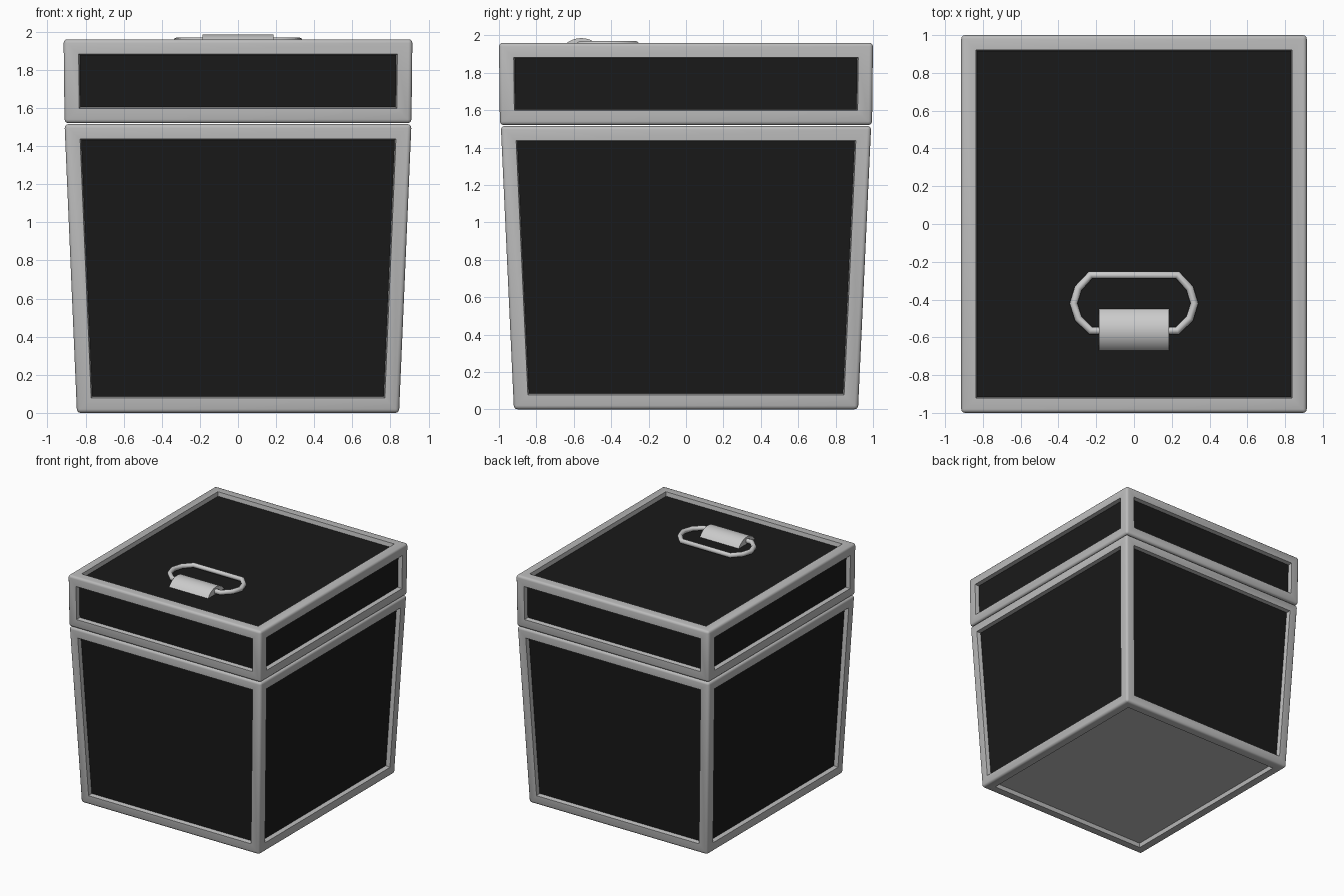
import bpy, bmesh, math

if "Cube" in bpy.data.objects:
    bpy.data.objects.remove(bpy.data.objects["Cube"])

black = bpy.data.materials.new("black_panel")
black.diffuse_color = (0.01, 0.01, 0.01, 1)
black.use_nodes = True
black.node_tree.nodes["Principled BSDF"].inputs["Base Color"].default_value = black.diffuse_color


def smooth(ob, angle):
    bpy.ops.object.select_all(action='DESELECT')
    ob.select_set(True)
    bpy.context.view_layer.objects.active = ob
    bpy.ops.object.shade_smooth_by_angle(angle=math.radians(angle))


def add_mesh(name, bm, mats=()):
    me = bpy.data.meshes.new(name)
    bm.to_mesh(me)
    bm.free()
    for m in mats:
        me.materials.append(m)
    ob = bpy.data.objects.new(name, me)
    bpy.context.collection.objects.link(ob)
    return ob


def framed_box(name, z0, z1, low, high, plain_side):
    """Tapered box with rounded edges; every side but one gets a sunken panel."""
    bm = bmesh.new()
    bmesh.ops.create_cube(bm, size=2)
    for v in bm.verts:
        hx, hy = high if v.co.z > 0 else low
        v.co = (v.co.x * hx, v.co.y * hy, z1 if v.co.z > 0 else z0)
    bmesh.ops.bevel(bm, geom=bm.edges[:], offset=0.02, segments=3,
                    profile=0.5, affect='EDGES')
    bm.normal_update()
    sides = sorted(bm.faces, key=lambda f: -f.calc_area())[:6]
    sides = [f for f in sides if f.normal.z * plain_side < 0.9]
    bmesh.ops.inset_individual(bm, faces=sides, thickness=0.058,
                               use_even_offset=True)
    bmesh.ops.inset_individual(bm, faces=sides, thickness=0.006, depth=-0.035,
                               use_even_offset=True)
    for f in sides:
        if f.normal.z > -0.9:       # the underside panel stays grey
            f.material_index = 1
    grey = bpy.data.materials.get("grey_frame") or bpy.data.materials.new("grey_frame")
    grey.diffuse_color = (0.5, 0.5, 0.5, 1)
    grey.use_nodes = True
    grey.node_tree.nodes["Principled BSDF"].inputs["Base Color"].default_value = grey.diffuse_color
    smooth(add_mesh(name, bm, (grey, black)), 40)


# Box body and lid
framed_box("box_body", 0.0, 1.515, (0.845, 0.92), (0.91, 0.99), 1)
framed_box("box_lid", 1.52, 1.96, (0.91, 0.995), (0.915, 1.0), -1)

# Handle ring lying on the lid
half = [(0.0, -0.27), (0.23, -0.27), (0.295, -0.34), (0.32, -0.42),
        (0.295, -0.50), (0.23, -0.565), (0.15, -0.565)]
path = [(-x, y) for x, y in reversed(half[1:])] + half[1:]
cu = bpy.data.curves.new("handle_ring", 'CURVE')
cu.dimensions = '3D'
cu.bevel_depth = 0.021
cu.bevel_resolution = 2
cu.use_fill_caps = True
sp = cu.splines.new('POLY')
sp.points.add(len(path) - 1)
for p, (x, y) in zip(sp.points, path):
    p.co = (x, y, 1.949, 1)
ring = bpy.data.objects.new("handle_ring", cu)
bpy.context.collection.objects.link(ring)

# Arched clip holding the ring
bm = bmesh.new()
r, n, spread = 0.13, 12, math.radians(58)
prof = []
for i in range(n + 1):
    a = -spread + 2 * spread * i / n
    prof.append((-0.56 + r * math.sin(a), 1.985 - r + r * math.cos(a)))
face = bm.faces.new([bm.verts.new((-0.185, y, z)) for y, z in prof])
ext = bmesh.ops.extrude_face_region(bm, geom=[face])
bmesh.ops.translate(bm, vec=(0.37, 0, 0),
                    verts=[g for g in ext["geom"] if isinstance(g, bmesh.types.BMVert)])
bmesh.ops.recalc_face_normals(bm, faces=bm.faces[:])
smooth(add_mesh("handle_clip", bm), 35)
